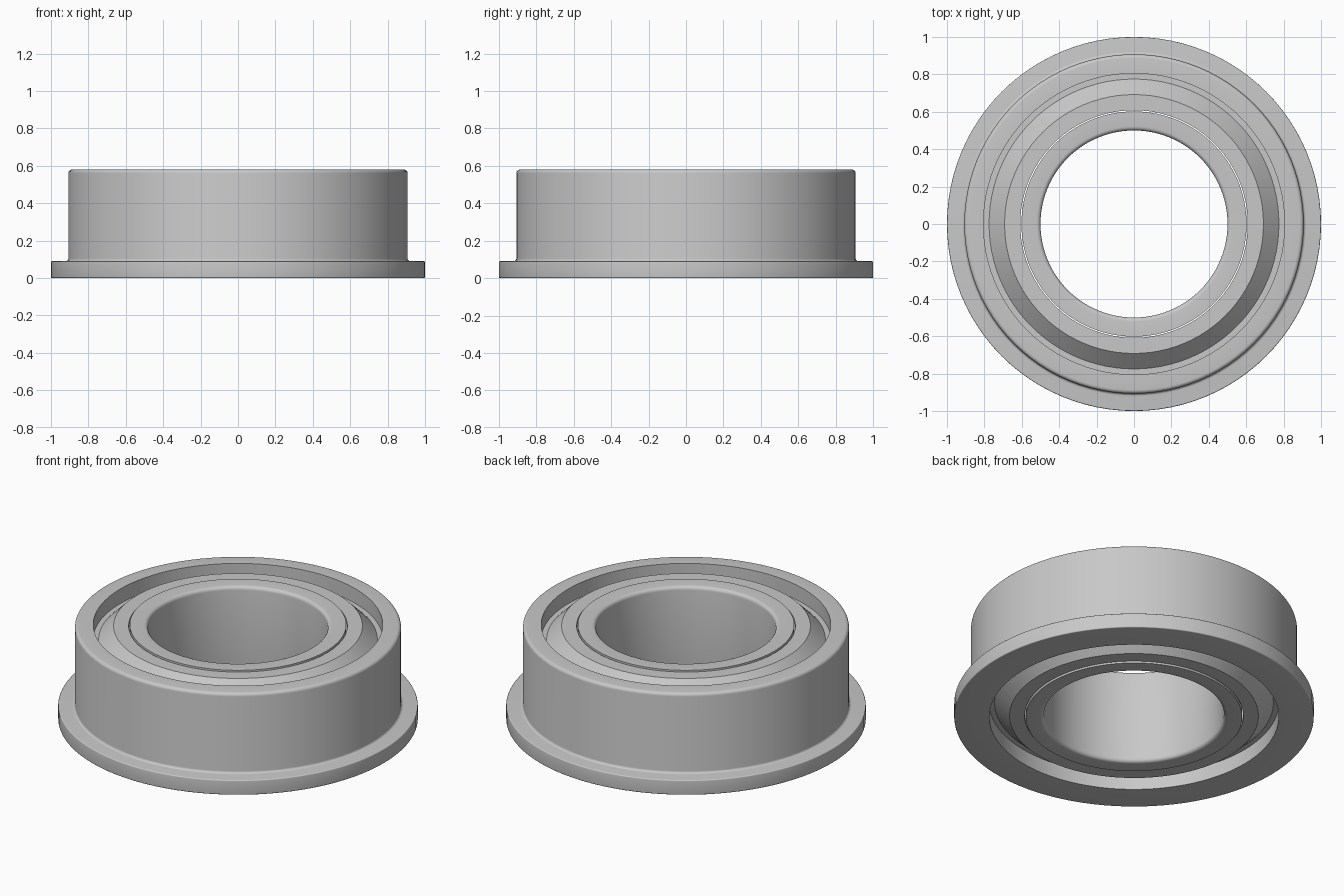
import bpy, bmesh, math
from mathutils import Vector

if "Cube" in bpy.data.objects:
    bpy.data.objects.remove(bpy.data.objects["Cube"], do_unlink=True)

H = 0.58      # bearing height
STEPS = 96    # sides around the axis

steel = bpy.data.materials.new("steel_grey")
steel.use_nodes = True
steel.diffuse_color = (0.58, 0.58, 0.58, 1)
steel.node_tree.nodes["Principled BSDF"].inputs["Base Color"].default_value = (0.58, 0.58, 0.58, 1)


def rounded(corners, cuts=5):
    """Round each (radius, height, fillet) corner of a closed right-angled profile."""
    out = []
    for i, (r, z, f) in enumerate(corners):
        p = Vector((r, z))
        if f == 0:
            out.append(p)
            continue
        a = (Vector(corners[i - 1][:2]) - p).normalized() * f
        b = (Vector(corners[(i + 1) % len(corners)][:2]) - p).normalized() * f
        for k in range(cuts + 1):
            t = k / cuts * math.pi / 2
            out.append(p + a * (1 - math.sin(t)) + b * (1 - math.cos(t)))
    return out


def lathe(name, profile):
    """Turn a closed (radius, height) profile around the z axis."""
    bm = bmesh.new()
    rings = []
    for i in range(STEPS):
        t = 2 * math.pi * i / STEPS
        rings.append([bm.verts.new((r * math.cos(t), r * math.sin(t), z)) for r, z in profile])
    n = len(profile)
    for i in range(STEPS):
        a, b = rings[i], rings[(i + 1) % STEPS]
        for j in range(n):
            k = (j + 1) % n
            bm.faces.new((a[j], b[j], b[k], a[k]))
    bmesh.ops.recalc_face_normals(bm, faces=bm.faces)
    mesh = bpy.data.meshes.new(name)
    bm.to_mesh(mesh)
    bm.free()
    mesh.materials.append(steel)
    ob = bpy.data.objects.new(name, mesh)
    bpy.context.collection.objects.link(ob)
    bpy.ops.object.select_all(action='DESELECT')
    ob.select_set(True)
    bpy.context.view_layer.objects.active = ob
    bpy.ops.object.shade_smooth_by_angle(angle=math.radians(30))
    return ob


# Outer ring with its flange at the bottom
lathe("outer_ring", rounded([
    (0.805, 0, 0), (1.0, 0, 0.006), (1.0, 0.09, 0.006),
    (0.907, 0.09, 0.014), (0.907, H, 0.02), (0.805, H, 0)]))

# Inner ring with rounded bore edges
lathe("inner_ring", rounded([
    (0.5, 0, 0.022), (0.602, 0, 0), (0.602, H, 0), (0.5, H, 0.022)]))

# Dished shields: low outer lip, cone, and raised flat around the inner ring
shield = [(0.608, 0.008), (0.692, 0.008), (0.775, 0.09), (0.805, 0.09),
          (0.805, 0.11), (0.765, 0.11), (0.684, 0.028), (0.608, 0.028)]
lathe("bottom_shield", shield)
lathe("top_shield", [(r, H - z) for r, z in shield])
